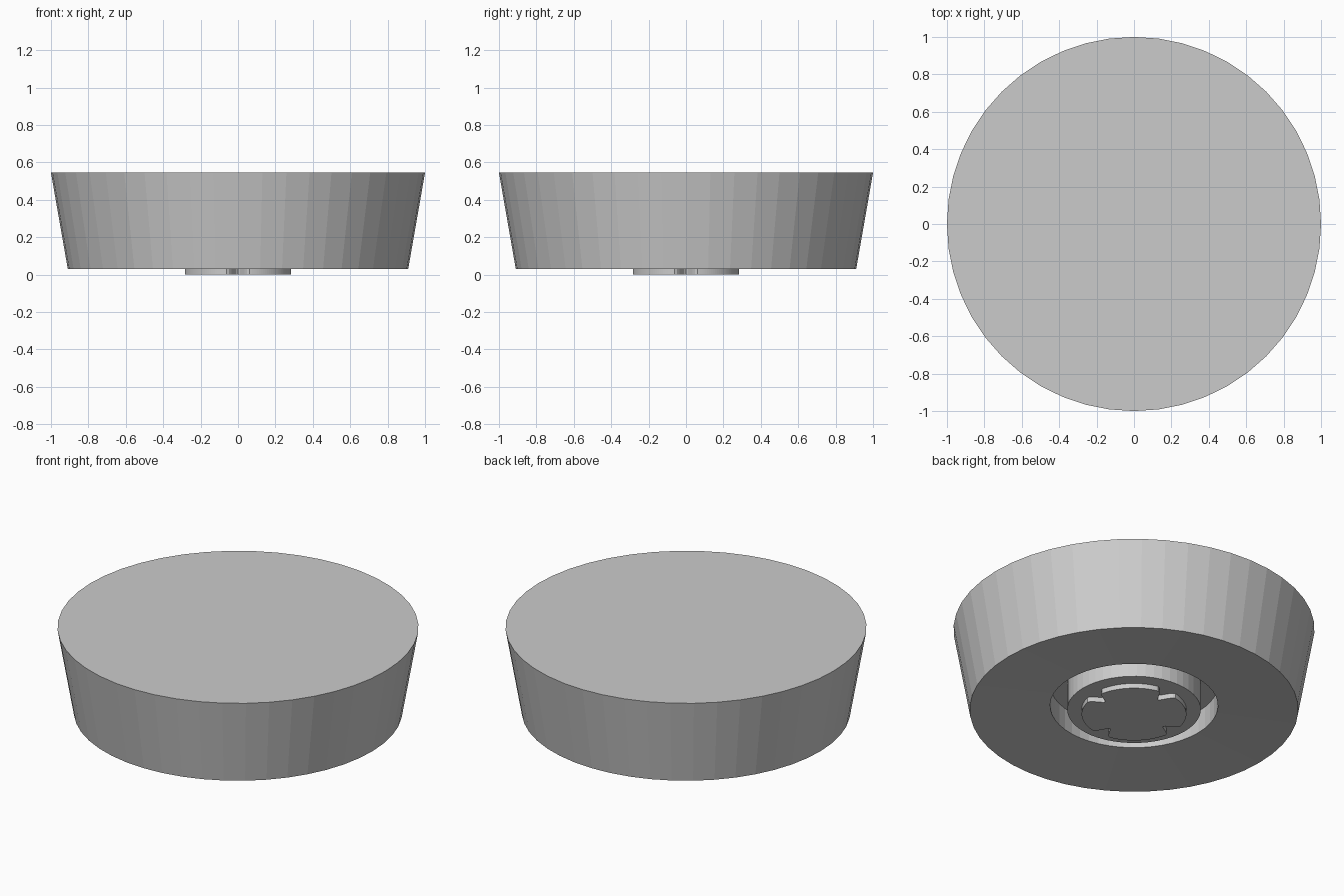
import bpy
import math

if "Cube" in bpy.data.objects:
    bpy.data.objects.remove(bpy.data.objects["Cube"])

SEGMENTS = 48

grey = bpy.data.materials.new("plain_grey")
grey.diffuse_color = (0.6, 0.6, 0.6, 1)
grey.use_nodes = True
grey.node_tree.nodes["Principled BSDF"].inputs["Base Color"].default_value = grey.diffuse_color


def make_object(name, verts, faces):
    mesh = bpy.data.meshes.new(name)
    mesh.from_pydata(verts, [], faces)
    mesh.materials.append(grey)
    obj = bpy.data.objects.new(name, mesh)
    bpy.context.collection.objects.link(obj)
    return obj


def loft(name, profile, count, shape=lambda a: 1.0):
    """Stack closed rings of (radius, z), capping the first and last ring."""
    verts = []
    for radius, z in profile:
        for i in range(count):
            a = 2 * math.pi * i / count
            r = radius * shape(a)
            verts.append((r * math.cos(a), r * math.sin(a), z))
    faces = [tuple(range(count))[::-1]]
    for k in range(len(profile) - 1):
        for i in range(count):
            j = (i + 1) % count
            faces.append((k * count + i, k * count + j,
                          (k + 1) * count + j, (k + 1) * count + i))
    last = (len(profile) - 1) * count
    faces.append(tuple(last + i for i in range(count)))
    return make_object(name, verts, faces)


def notched(a):
    """Round outline with a rounded V notch on each of the four axes."""
    quarter = math.pi / 2
    off = abs((a + quarter / 2) % quarter - quarter / 2)
    t = max(0.0, 1 - off / 0.22)
    return 1 - 0.28 * t * t * (3 - 2 * t)


# Tapered body: central boss, ring groove, slightly hollow underside, wall, top
body_profile = [
    (0.37, 0.03), (0.37, 0.19),
    (0.465, 0.19), (0.465, 0.055),
    (0.91, 0.03), (1.0, 0.545),
]
loft("tapered_body", body_profile, SEGMENTS)

# Notched disc standing proud of the boss
loft("notched_disc", [(0.29, 0.0), (0.29, 0.032)], 144, notched)
